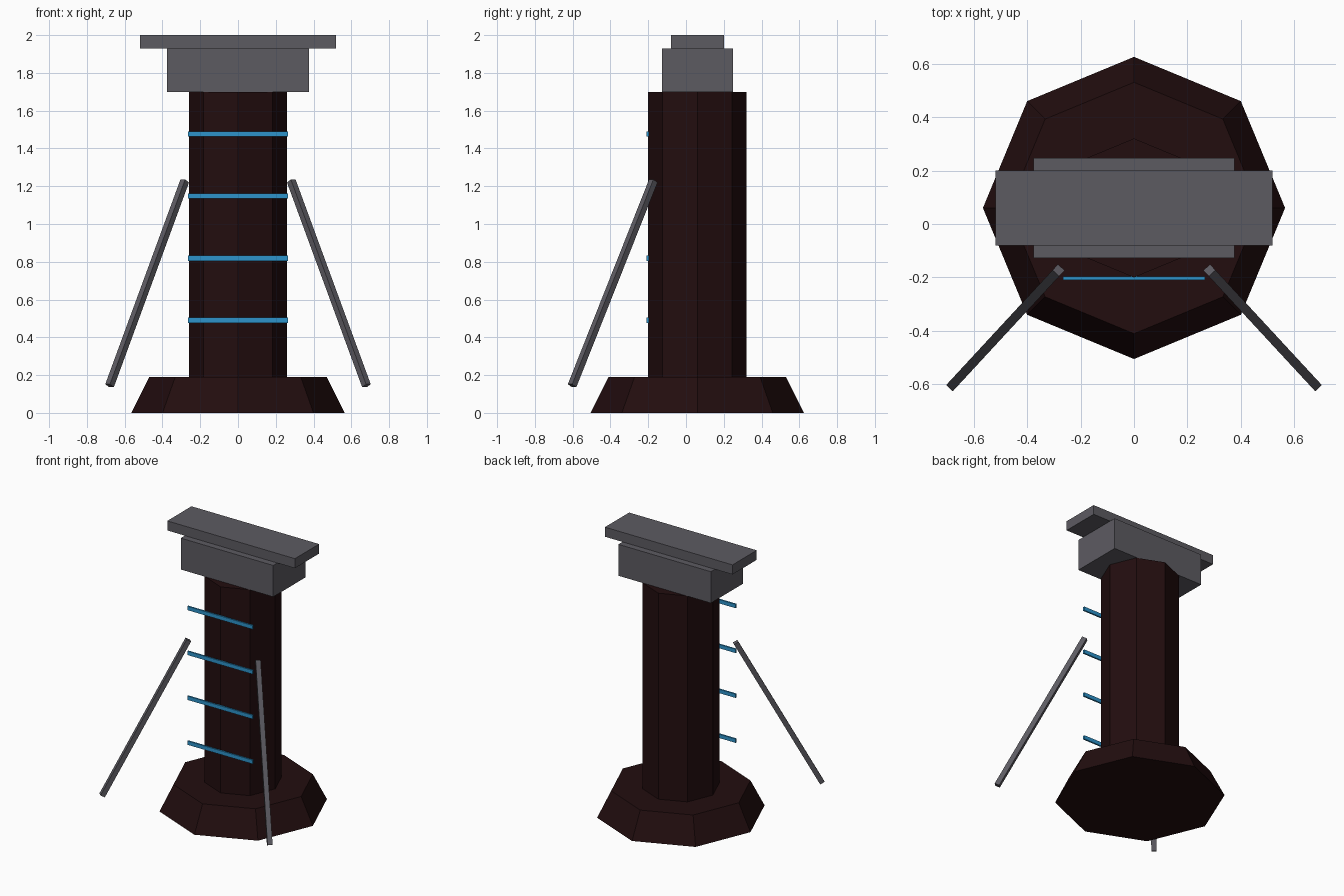
import bpy
import math
from mathutils import Vector

cube = bpy.data.objects.get("Cube")
if cube:
    bpy.data.objects.remove(cube, do_unlink=True)


def make_material(name, rgb):
    mat = bpy.data.materials.new(name)
    mat.use_nodes = True
    mat.diffuse_color = (*rgb, 1)
    mat.node_tree.nodes["Principled BSDF"].inputs["Base Color"].default_value = (*rgb, 1)
    return mat


brown = make_material("dark brown", (0.016, 0.004, 0.0045))
grey = make_material("stone grey", (0.108, 0.104, 0.121))
blue = make_material("bright blue", (0.026, 0.295, 0.60))


def finish(name, mat):
    obj = bpy.context.object
    obj.name = name
    obj.data.materials.append(mat)
    return obj


def box(name, mat, centre, size):
    bpy.ops.mesh.primitive_cube_add(size=1, location=centre)
    obj = finish(name, mat)
    obj.scale = size
    return obj


def octagon(name, mat, r_bottom, r_top, z0, z1):
    bpy.ops.mesh.primitive_cone_add(vertices=8, radius1=r_bottom, radius2=r_top,
                                    depth=z1 - z0, location=(0, AXIS_Y, (z0 + z1) / 2))
    return finish(name, mat)


# Tapered foot and column share one axis, slightly behind the centre
AXIS_Y = 0.06
octagon("base", brown, 0.565, 0.47, 0, 0.19)
octagon("column", brown, 0.26, 0.26, 0.19, 1.70)

# Stepped head
box("head_block", grey, (0, AXIS_Y, 1.815), (0.75, 0.375, 0.23))
box("head_plate", grey, (0, AXIS_Y, 1.965), (1.035, 0.28, 0.07))

# Thin bands across the front
for i in range(4):
    box(f"front_band_{i + 1}", blue, (0, -0.203, 0.49 + 0.329 * i), (0.53, 0.012, 0.028))

# Leaning square struts
for side, label in ((1, "left"), (-1, "right")):
    low = Vector((side * 0.68, -0.603, 0.144))
    high = Vector((side * 0.282, -0.173, 1.228))
    axis = high - low
    strut = box(f"{label}_strut", grey, (low + high) / 2, (0.034, 0.034, axis.length))
    strut.rotation_euler = axis.to_track_quat('Z', 'Y').to_euler()
